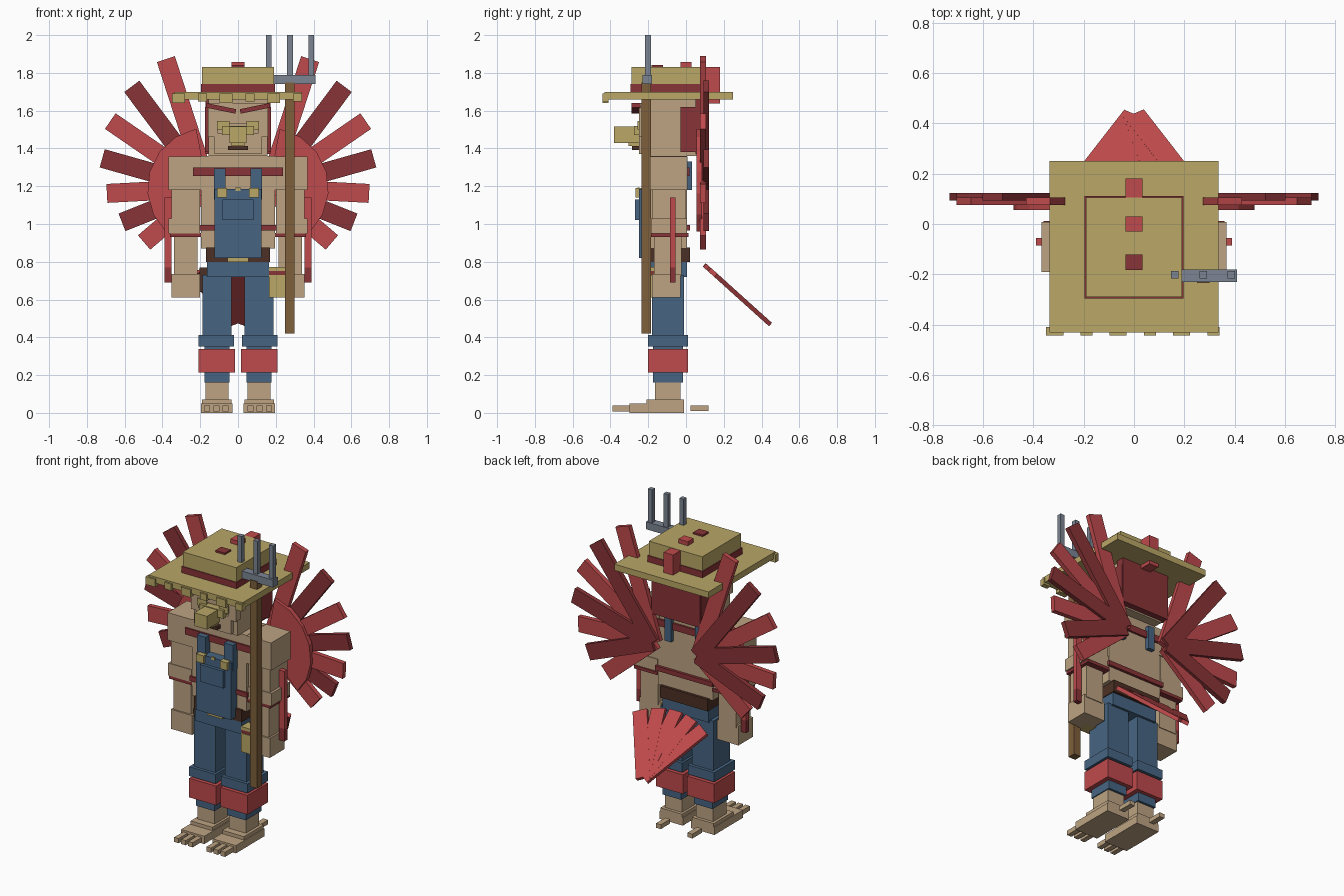
import bpy, math
from mathutils import Matrix, Vector


def material(name, r, g, b):
    m = bpy.data.materials.new(name)
    m.diffuse_color = (r, g, b, 1)
    return m


SKIN = material("tan skin", .51, .37, .225)
RED = material("light red", .52, .068, .072)
DARK = material("dark red", .25, .034, .038)
BLUE = material("denim blue", .062, .13, .225)
STRAW = material("straw yellow", .49, .385, .135)
BROWN = material("belt brown", .073, .03, .018)
WOOD = material("wood brown", .21, .115, .043)
STEEL = material("steel grey", .2, .235, .29)

BOX_FACES = [(0, 1, 3, 2), (4, 6, 7, 5), (0, 4, 5, 1), (2, 3, 7, 6), (0, 2, 6, 4), (1, 5, 7, 3)]


def mesh(name, verts, faces, mat):
    me = bpy.data.meshes.new(name)
    me.from_pydata(verts, [], faces)
    me.materials.append(mat)
    ob = bpy.data.objects.new(name, me)
    bpy.context.collection.objects.link(ob)
    return ob


def box(name, mat, x0, x1, y0, y1, z0, z1, matrix=None):
    pts = [Vector((x, y, z)) for x in (x0, x1) for y in (y0, y1) for z in (z0, z1)]
    if matrix:
        pts = [matrix @ p for p in pts]
    return mesh(name, pts, BOX_FACES, mat)


def pair(name, mat, x0, x1, *rest):
    box(name + "_right", mat, x0, x1, *rest)
    box(name + "_left", mat, -x1, -x0, *rest)


# feet and toes
pair("foot", SKIN, .03, .195, -.30, -.01, 0, .05)
pair("heel", SKIN, .035, .19, -.21, -.01, .045, .072)
for i, x in enumerate((.065, .115, .165)):
    pair(f"toe_{i}", SKIN, x - .016, x + .016, -.39, -.29, .008, .038)
pair("back_toe", SKIN, .095, .13, .025, .12, .01, .038)

# legs
pair("ankle", SKIN, .05, .172, -.165, -.03, .06, .17)
pair("trouser_leg", BLUE, .045, .178, -.175, -.015, .16, .40)
pair("shin_wrap", RED, .015, .208, -.20, .01, .215, .338)
pair("trouser_cuff", BLUE, .02, .208, -.20, .01, .352, .412)
pair("thigh", BLUE, .035, .188, -.18, -.01, .40, .73)

# hips and belt
box("hips", BLUE, -.165, .165, -.20, .005, .72, .81)
box("belt", BROWN, -.17, .17, -.205, .022, .80, .876)
box("belt_buckle", STRAW, -.055, .055, -.235, -.20, .80, .822)
box("hip_pouch", STRAW, .165, .27, -.205, -.12, .61, .73)
box("pouch_strap", DARK, .165, .26, -.20, -.13, .73, .752)
box("pouch_lid", STRAW, .165, .26, -.205, -.13, .752, .772)
box("hip_sheath", BROWN, -.205, -.165, -.16, -.10, .64, .77)

# torso with wrap bands
box("torso", SKIN, -.195, .195, -.19, .005, .87, 1.36)
box("chest_band", DARK, -.238, .238, -.20, .018, 1.255, 1.298)
box("waist_band", DARK, -.205, .205, -.20, .022, .965, .995)

# bib, pocket and braces
box("bib", BLUE, -.125, .125, -.25, -.185, .82, 1.185)
box("bib_pocket", BLUE, -.083, .083, -.27, -.245, 1.02, 1.13)
box("pocket_button", STRAW, -.012, .012, -.256, -.245, 1.175, 1.192)
pair("front_brace", BLUE, .065, .128, -.235, -.185, 1.13, 1.295)
pair("brace_buckle", STRAW, .058, .11, -.268, -.23, 1.14, 1.19)
pair("back_brace", BLUE, .085, .13, 0, .032, 1.18, 1.33)

# arms
pair("shoulder", SKIN, .185, .368, -.19, .008, 1.18, 1.357)
pair("upper_arm", SKIN, .20, .352, -.18, .0, 1.02, 1.19)
pair("elbow", SKIN, .20, .368, -.185, .005, .95, 1.03)
pair("arm_band", DARK, .195, .36, -.185, .012, .932, .952)
pair("forearm", SKIN, .215, .34, -.17, -.025, .72, .935)
pair("hand", SKIN, .20, .352, -.18, -.03, .61, .735)
pair("arm_ribbon", RED, .352, .39, -.085, -.055, .77, 1.14)
pair("ribbon_end", DARK, .352, .39, -.085, -.055, .69, .77)

# head, face and hair
box("head", SKIN, -.155, .155, -.225, .065, 1.36, 1.665)
box("jaw", SKIN, -.125, .125, -.25, -.20, 1.37, 1.48)
box("brow_ridge", SKIN, -.16, .16, -.25, -.20, 1.53, 1.64)
pair("cheek", SKIN, .105, .16, -.25, -.20, 1.46, 1.53)
pair("eye", STRAW, .045, .11, -.258, -.22, 1.50, 1.545)
box("beak_bridge", STRAW, -.085, .085, -.275, -.22, 1.47, 1.52)
box("beak", STRAW, -.045, .045, -.38, -.22, 1.43, 1.515)
box("lower_beak", STRAW, -.035, .035, -.305, -.22, 1.412, 1.432)
box("mouth", BROWN, -.052, .052, -.285, -.22, 1.392, 1.413)
for side, s in (("right", 1), ("left", -1)):
    tilt = Matrix.Translation((s * .09, 0, 1.612)) @ Matrix.Rotation(-s * .2, 4, 'Y')
    box("eyebrow_" + side, DARK, -.08, .08, -.288, -.24, -.012, .012, tilt)
pair("side_hair", DARK, .15, .175, -.03, .10, 1.38, 1.62)
box("back_hair", DARK, -.172, .172, .05, .105, 1.37, 1.66)

# straw hat
box("hat_brim", STRAW, -.335, .335, -.432, .25, 1.66, 1.70)
for i in range(6):
    x = -.315 + i * .126
    w = .024 if i % 2 else .034
    box(f"brim_straw_{i}", STRAW, x - w, x + w, -.443, -.41, 1.64 + .008 * (i % 2), 1.69)
box("hat_band", DARK, -.196, .196, -.295, .112, 1.695, 1.74)
box("hat_crown", STRAW, -.19, .19, -.289, .106, 1.69, 1.832)
box("hat_patch_front", DARK, -.034, .034, -.182, -.122, 1.82, 1.843)
box("hat_patch_top", RED, -.034, .034, -.03, .03, 1.82, 1.858)
box("hat_back_tuft", RED, -.034, .034, .105, .18, 1.638, 1.83)

# pitchfork
box("fork_pole", WOOD, .25, .30, -.235, -.185, .42, 1.75)
box("fork_crossbar", STEEL, .14, .41, -.23, -.18, 1.74, 1.788)
for i, x in enumerate((.162, .275, .387)):
    box(f"fork_tine_{i}", STEEL, x - .015, x + .015, -.216, -.186, 1.78, 2.0)

# wings: seven feathers fanned around the shoulder, plus a covert in front
for side, s in (("right", 1), ("left", -1)):
    for i in range(7):
        a = math.radians(72 - 18.75 * i)
        if s < 0:
            a = math.pi - a
        place = Matrix.Translation((s * .16, .09 + .018 * (i % 2), 1.19)) @ Matrix.Rotation(-a, 4, 'Y')
        box(f"wing_feather_{side}_{i}", DARK if i % 2 else RED,
            0, .718 - .0458 * i, -.015, .015, -.05, .05, place)
    rim = [(0, 0)] + [(.32 * math.cos(math.radians(t)), .32 * math.sin(math.radians(t)))
                      for t in (79, 58, 37, 16, -5, -26, -46)]
    n = len(rim)
    verts = [(s * (.16 + x), y, 1.19 + z) for y in (.055, .085) for x, z in rim]
    faces = [tuple(range(n)), tuple(range(2 * n - 1, n - 1, -1))]
    faces += [(k, k + n, (k + 1) % n + n, (k + 1) % n) for k in range(n)]
    if s > 0:
        faces = [f[::-1] for f in faces]
    mesh("wing_covert_" + side, verts, faces, RED)

# tail fan: five feathers in a sloping plane, joined at the low outer end
slope = Matrix.Translation((0, .43, .482)) @ Matrix.Rotation(math.radians(-42), 4, 'X')
for i in range(5):
    place = slope @ Matrix.Rotation(math.radians(-30 + 15 * i), 4, 'Z')
    box(f"tail_feather_{i}", RED, -.045, .045, -.45, 0, -.011, .011 + .0005 * i, place)
